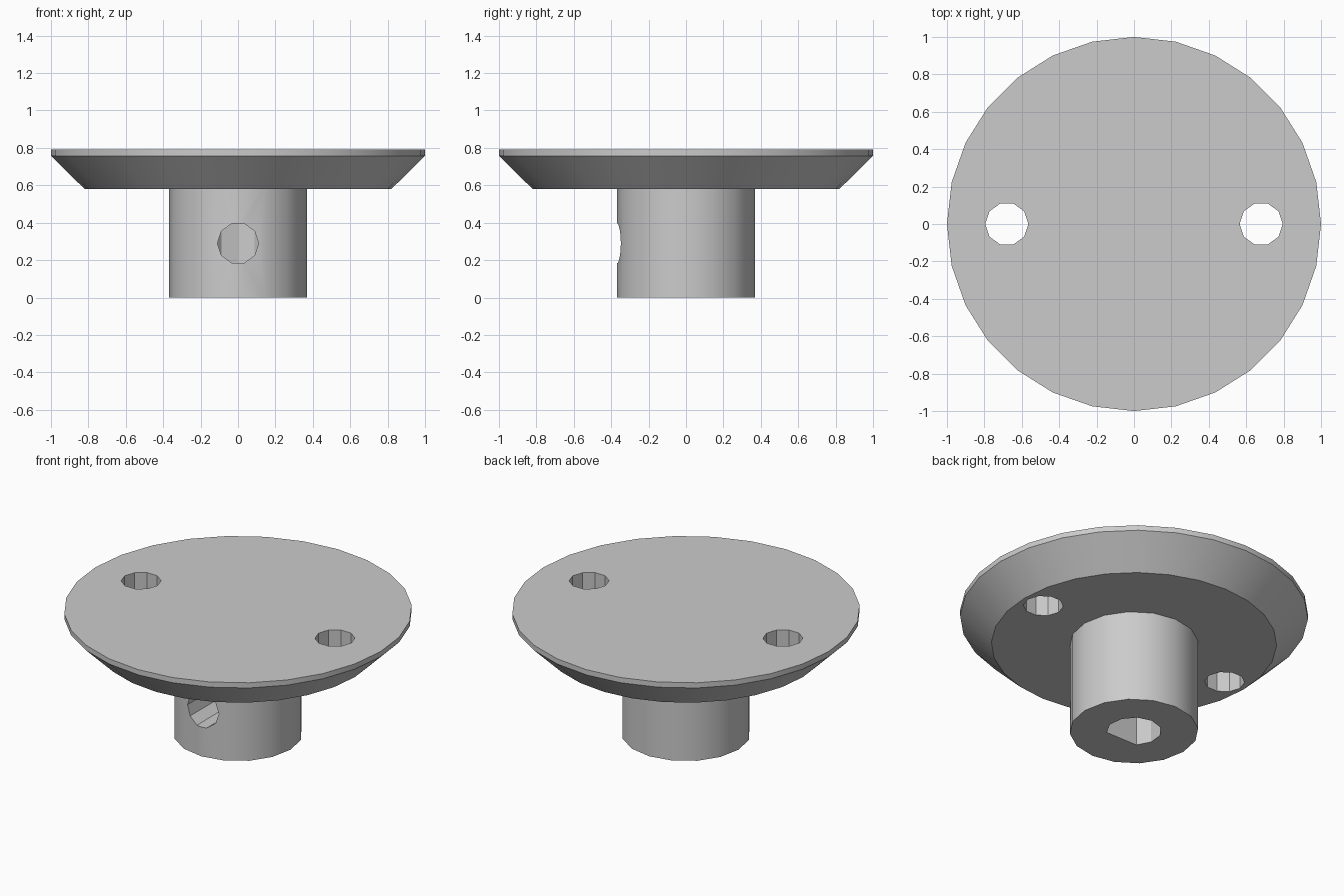
import bpy
import bmesh
from math import cos, sin, pi, radians
from mathutils import Matrix

cube = bpy.data.objects.get("Cube")
if cube:
    bpy.data.objects.remove(cube)

grey = bpy.data.materials.new("plain grey")
grey.use_nodes = True
grey.diffuse_color = (0.6, 0.6, 0.6, 1)
grey.node_tree.nodes["Principled BSDF"].inputs["Base Color"].default_value = (0.6, 0.6, 0.6, 1)


def circle(radius, sides):
    return [(radius * cos(2 * pi * i / sides), radius * sin(2 * pi * i / sides))
            for i in range(sides)]


def loft(name, sections, matrix=None):
    """Closed solid through stacked (outline, height) sections."""
    bm = bmesh.new()
    rings = [[bm.verts.new((x, y, z)) for x, y in outline] for outline, z in sections]
    count = len(rings[0])
    for low, high in zip(rings, rings[1:]):
        for i in range(count):
            j = (i + 1) % count
            bm.faces.new((low[i], low[j], high[j], high[i]))
    bm.faces.new(rings[0][::-1])
    bm.faces.new(rings[-1])
    if matrix:
        bm.transform(matrix)
    mesh = bpy.data.meshes.new(name)
    bm.to_mesh(mesh)
    bm.free()
    mesh.materials.append(grey)
    obj = bpy.data.objects.new(name, mesh)
    bpy.context.collection.objects.link(obj)
    return obj


def activate(obj):
    bpy.ops.object.select_all(action="DESELECT")
    obj.select_set(True)
    bpy.context.view_layer.objects.active = obj


def cut(obj, cutter):
    mod = obj.modifiers.new("cut", "BOOLEAN")
    mod.operation = "DIFFERENCE"
    mod.solver = "EXACT"
    mod.object = cutter
    activate(obj)
    bpy.ops.object.modifier_apply(modifier=mod.name)
    bpy.data.objects.remove(cutter)


# Flange disc with a conical underside and short straight rim
disc = loft("flange_disc", [(circle(0.82, 28), 0.58), (circle(1, 28), 0.757), (circle(1, 28), 0.79)])

# Two through holes in the flange
for side in (-1, 1):
    place = Matrix.Translation((side * 0.68, 0, 0))
    cut(disc, loft("bolt_hole", [(circle(0.115, 10), 0.4), (circle(0.115, 10), 1)], place))

# Hub below the flange
hub = loft("hub", [(circle(0.37, 16), 0), (circle(0.37, 16), 0.6)])

# Shaft bore with a flat towards the front
arc = [radians(-45 + 270 * i / 8) for i in range(9)]
bore = [(0.158 * cos(a), 0.158 * sin(a)) for a in arc]
cut(hub, loft("shaft_bore", [(bore, -0.1), (bore, 0.58)]))

# Set screw hole from the front into the bore
place = Matrix.Translation((0, 0, 0.29)) @ Matrix.Rotation(pi / 2, 4, "X")
cut(hub, loft("screw_hole", [(circle(0.11, 10), 0), (circle(0.11, 10), 0.5)], place))

for obj in (disc, hub):
    activate(obj)
    bpy.ops.object.shade_smooth_by_angle(angle=radians(30))
